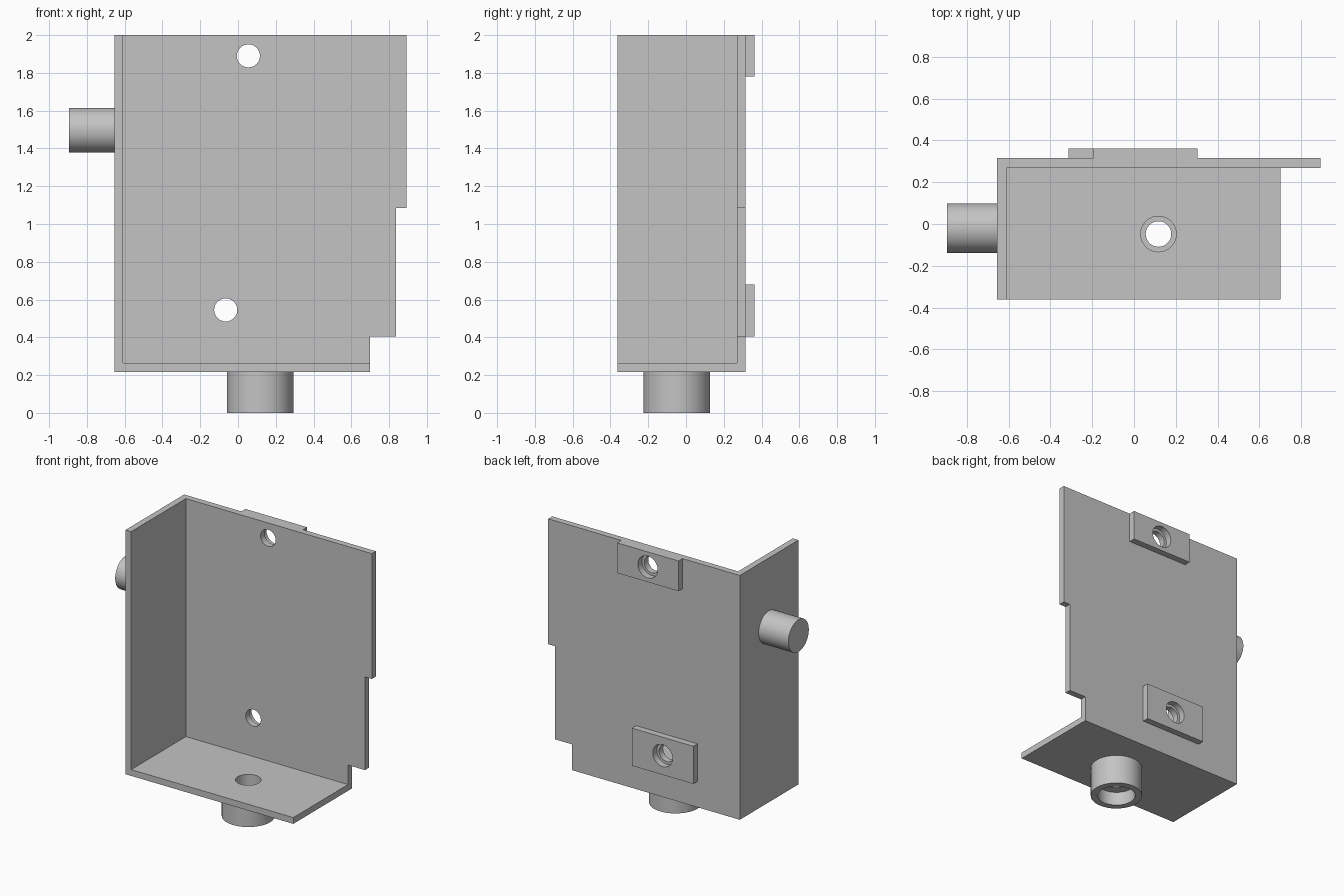
import bpy, bmesh, math
from mathutils import Matrix, Vector

if "Cube" in bpy.data.objects:
    bpy.data.objects.remove(bpy.data.objects["Cube"])

grey = bpy.data.materials.new("plain grey")
grey.use_nodes = True
grey.diffuse_color = (0.55, 0.55, 0.55, 1)
grey.node_tree.nodes["Principled BSDF"].inputs["Base Color"].default_value = (0.55, 0.55, 0.55, 1)


def finish(name, bm):
    bmesh.ops.recalc_face_normals(bm, faces=bm.faces)
    mesh = bpy.data.meshes.new(name)
    bm.to_mesh(mesh)
    bm.free()
    mesh.materials.append(grey)
    obj = bpy.data.objects.new(name, mesh)
    bpy.context.collection.objects.link(obj)
    return obj


def prism(name, points, depth):
    bm = bmesh.new()
    face = bm.faces.new([bm.verts.new(p) for p in points])
    out = bmesh.ops.extrude_face_region(bm, geom=[face])
    verts = [v for v in out["geom"] if isinstance(v, bmesh.types.BMVert)]
    bmesh.ops.translate(bm, verts=verts, vec=depth)
    return finish(name, bm)


def box(name, lo, hi):
    (x0, y0, z0), (x1, y1, z1) = lo, hi
    return prism(name, [(x0, y0, z0), (x1, y0, z0), (x1, y1, z0), (x0, y1, z0)], (0, 0, z1 - z0))


def cylinder(name, start, end, radius):
    a, b = Vector(start), Vector(end)
    turn = (b - a).to_track_quat("Z", "Y").to_matrix().to_4x4()
    bm = bmesh.new()
    bmesh.ops.create_cone(bm, cap_ends=True, segments=64, radius1=radius, radius2=radius,
                          depth=(b - a).length, matrix=Matrix.Translation((a + b) / 2) @ turn)
    return finish(name, bm)


def combine(target, other, operation):
    mod = target.modifiers.new(operation, "BOOLEAN")
    mod.operation, mod.solver, mod.object = operation, "EXACT", other
    bpy.context.view_layer.objects.active = target
    bpy.ops.object.modifier_apply(modifier=mod.name)
    bpy.data.objects.remove(other)


def smooth(obj):
    bpy.ops.object.select_all(action="DESELECT")
    obj.select_set(True)
    bpy.context.view_layer.objects.active = obj
    bpy.ops.object.shade_smooth_by_angle(angle=math.radians(30))


LEFT, RIGHT, FRONT, BACK = -0.655, 0.70, -0.362, 0.315
BOTTOM, TOP, WALL = 0.217, 2.0, 0.046

# Stepped back plate, joined with the side wall and floor
outline = [(LEFT, BOTTOM), (RIGHT, BOTTOM), (RIGHT, 0.405), (0.837, 0.405),
           (0.837, 1.085), (0.892, 1.085), (0.892, TOP), (LEFT, TOP)]
housing = prism("housing", [(x, BACK, z) for x, z in outline], (0, -WALL, 0))
combine(housing, box("side_wall", (LEFT, FRONT, BOTTOM), (LEFT + WALL, BACK, TOP)), "UNION")
combine(housing, box("floor", (LEFT, FRONT, BOTTOM), (RIGHT, BACK, BOTTOM + WALL)), "UNION")

# Mounting pads with counterbored screw holes
for x, z, low, high in ((0.055, 1.89, 1.78, TOP), (-0.065, 0.545, 0.405, 0.68)):
    combine(housing, box("pad", (x - 0.248, BACK - 0.02, low), (x + 0.248, 0.362, high)), "UNION")
    combine(housing, cylinder("screw_hole", (x, 0, z), (x, 1, z), 0.061), "DIFFERENCE")
    combine(housing, cylinder("counterbore", (x, BACK, z), (x, 1, z), 0.08), "DIFFERENCE")

# Drain hole through the floor
PORT = Vector((0.117, -0.048, 0))
combine(housing, cylinder("port_hole", PORT + Vector((0, 0, 0.1)), PORT + Vector((0, 0, 0.5)), 0.085), "DIFFERENCE")
smooth(housing)

# Hollow boss below the floor, with a narrow inner web
profile = [(0.128, 0), (0.176, 0), (0.176, BOTTOM), (0.085, BOTTOM),
           (0.085, 0.13), (0.061, 0.13), (0.061, 0.1), (0.128, 0.1)]
bm = bmesh.new()
verts = [bm.verts.new((r, 0, z)) for r, z in profile]
edges = [bm.edges.new((verts[i - 1], v)) for i, v in enumerate(verts)]
bmesh.ops.spin(bm, geom=verts + edges, cent=(0, 0, 0), axis=(0, 0, 1),
               angle=math.tau, steps=64, use_merge=True)
bmesh.ops.remove_doubles(bm, verts=bm.verts, dist=0.0001)
bmesh.ops.translate(bm, verts=bm.verts, vec=PORT)
smooth(finish("bottom_boss", bm))

# Solid pin on the side wall
smooth(cylinder("side_pin", (-0.895, -0.02, 1.497), (LEFT, -0.02, 1.497), 0.118))
